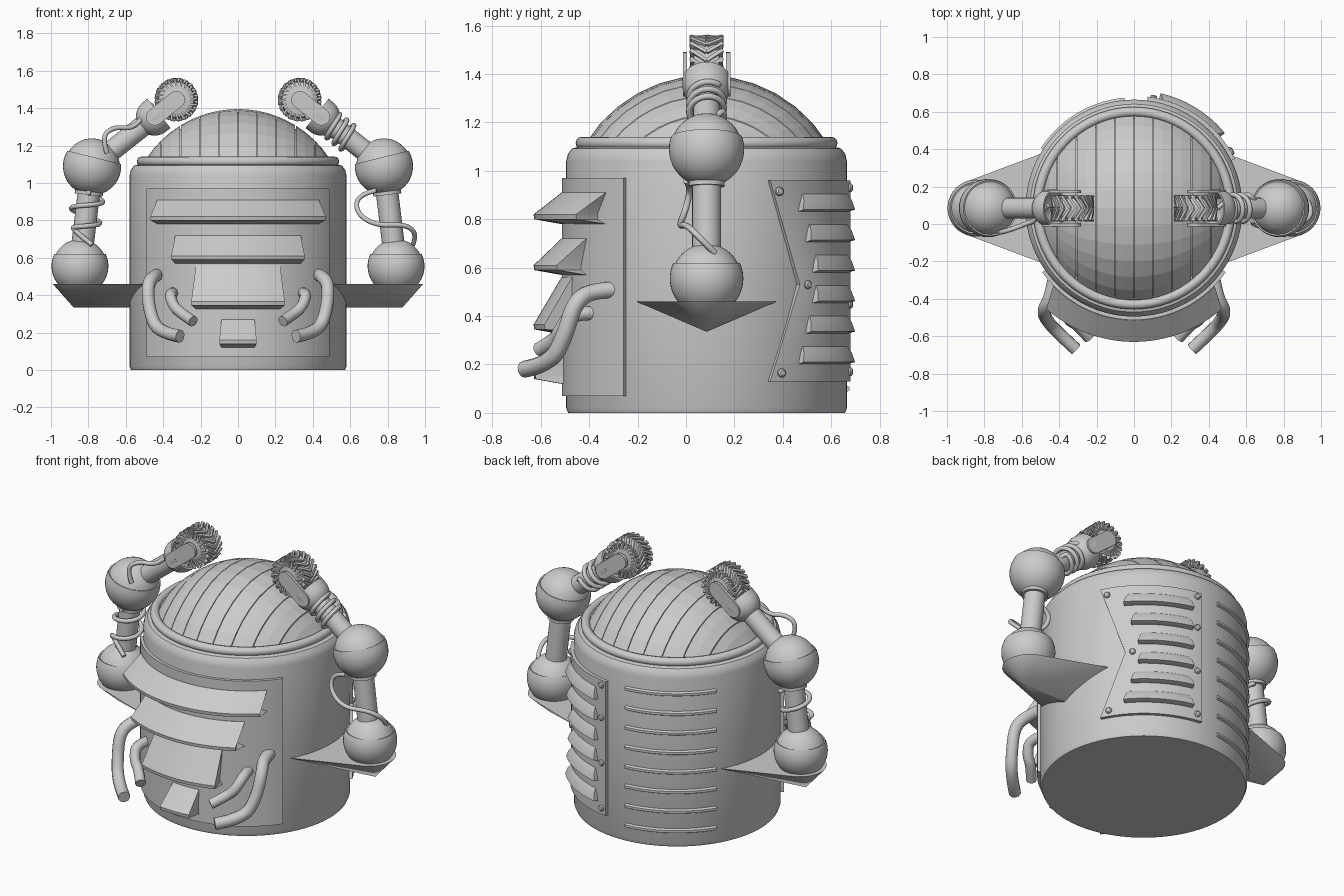
import bpy, bmesh
from math import sin, cos, radians, pi, sqrt, acos
from mathutils import Vector, Matrix

cube = bpy.data.objects.get("Cube")
if cube:
    bpy.data.objects.remove(cube)

CY = 0.085          # depth of the body axis
grey = bpy.data.materials.new("plain_grey")
grey.use_nodes = True
grey.diffuse_color = (0.6, 0.6, 0.6, 1)
grey.node_tree.nodes["Principled BSDF"].inputs["Base Color"].default_value = (0.6, 0.6, 0.6, 1)
made = []


def finish(name, bm):
    bmesh.ops.remove_doubles(bm, verts=bm.verts, dist=0.0002)
    bmesh.ops.recalc_face_normals(bm, faces=bm.faces)
    me = bpy.data.meshes.new(name)
    bm.to_mesh(me)
    bm.free()
    me.materials.append(grey)
    ob = bpy.data.objects.new(name, me)
    bpy.context.collection.objects.link(ob)
    made.append(ob)
    return ob


def grid(bm, rows, wrap_rows=False, wrap_cols=False):
    vs = [[bm.verts.new(p) for p in row] for row in rows]
    nr, nc = len(vs), len(vs[0])
    for i in range(nr if wrap_rows else nr - 1):
        for j in range(nc if wrap_cols else nc - 1):
            a, b = vs[i], vs[(i + 1) % nr]
            k = (j + 1) % nc
            bm.faces.new((a[j], a[k], b[k], b[j]))
    return vs


def lathe(name, profile, loc, axis=(0, 0, 1), n=40):
    """Turn (radius, height) points about an axis through loc."""
    q = Vector((0, 0, 1)).rotation_difference(Vector(axis))
    rows = [[Vector(loc) + q @ Vector((max(r, 1e-5) * cos(2 * pi * j / n), max(r, 1e-5) * sin(2 * pi * j / n), h))
             for j in range(n)] for r, h in profile]
    bm = bmesh.new()
    grid(bm, rows, wrap_cols=True)
    return finish(name, bm)


def rod(name, p0, p1, r):
    d = Vector(p1) - Vector(p0)
    return lathe(name, [(0, 0), (r, 0), (r, d.length), (0, d.length)], p0, d, 24)


def on_body(r, deg, z):
    return Vector((r * cos(radians(deg)), CY + r * sin(radians(deg)), z))


def panel(name, rows, inner=0.56, n=24):
    """Solid wrapped round the body; rows are (radius, z, start angle, end angle)."""
    full = rows + [(inner, z, a, b) for _, z, a, b in reversed(rows)]
    pts = [[on_body(r, a + (b - a) * j / n, z) for j in range(n + 1)] for r, z, a, b in full]
    bm = bmesh.new()
    vs = grid(bm, pts, wrap_rows=True)
    m = len(full)
    for j in (0, n):
        for i in range(len(rows) - 1):
            bm.faces.new((vs[i][j], vs[i + 1][j], vs[m - 2 - i][j], vs[m - 1 - i][j]))
    return finish(name, bm)


def hull(name, pts):
    bm = bmesh.new()
    for p in pts:
        bm.verts.new(p)
    res = bmesh.ops.convex_hull(bm, input=bm.verts)
    bmesh.ops.delete(bm, geom=[v for v in res["geom_interior"] if isinstance(v, bmesh.types.BMVert)], context="VERTS")
    return finish(name, bm)


def tube(name, pts, r):
    cu = bpy.data.curves.new(name, "CURVE")
    cu.dimensions = "3D"
    cu.bevel_depth, cu.bevel_resolution, cu.resolution_u = r, 3, 6
    cu.use_fill_caps = True
    sp = cu.splines.new("NURBS")
    sp.points.add(len(pts) - 1)
    for p, co in zip(sp.points, pts):
        p.co = (*co, 1)
    sp.use_endpoint_u, sp.order_u = True, 3
    cu.materials.append(grey)
    ob = bpy.data.objects.new(name, cu)
    bpy.context.collection.objects.link(ob)


def coil(name, start, p0, p1, end, r, turns, phase):
    """Cable from start, wound round the line p0-p1, to end."""
    p0, p1 = Vector(p0), Vector(p1)
    d = p1 - p0
    v = Vector((0, 1, 0))
    u = v.cross(d).normalized()
    n = int(turns * 10)
    mid = []
    for i in range(n + 1):
        a = phase + 2 * pi * turns * i / n
        mid.append(p0 + d * (i / n) + (u * cos(a) + v * sin(a)) * r)
    tube(name, [Vector(start)] + mid + [Vector(end)], 0.013)


# Body, rim and dome
lathe("body", [(0, 0), (0.572, 0), (0.58, 0.02), (0.58, 1.04), (0.573, 1.07), (0.556, 1.092), (0.53, 1.1),
               (0.5, 1.1), (0, 1.1)], (0, CY, 0), n=72)
lathe("dome_rim", [(0.515 + 0.026 * cos(a * pi / 6), 0.026 * sin(a * pi / 6)) for a in range(13)],
      (0, CY, 1.115), n=72)
R, DZ, BASE = 0.585, 0.81, 1.115
lathe("dome_core", [((R - 0.016) * sin(a * 0.1), (R - 0.016) * cos(a * 0.1)) for a in range(11)], (0, CY, DZ))
bm = bmesh.new()
EDGE = sqrt(R * R - (BASE - DZ) ** 2) - 0.003
for k in range(-5, 5):
    x0 = max(k * 0.1025, -EDGE) + 0.002
    x1 = min((k + 1) * 0.1025, EDGE) - 0.002
    rows = []
    for inset in (0.016, 0, 0, 0, 0.016):
        x = x0 if len(rows) < 2 else (x1 if len(rows) > 2 else (x0 + x1) / 2)
        full = sqrt(R * R - x * x)
        lim = acos(min(1, (BASE - DZ) / full))
        rows.append([(x, CY + (full - inset) * sin(t), DZ + (full - inset) * cos(t))
                     for t in [lim * (j / 6 - 1) for j in range(13)]])
    grid(bm, rows)
finish("dome_strips", bm)

# Front plate with four stepped scoops
panel("front_plate", [(0.598, 0.97, -145, -35), (0.598, 0.07, -145, -35)], n=40)
for i, (zt, zb, top, low) in enumerate([(0.91, 0.8, 46, 41), (0.72, 0.59, 34, 30), (0.56, 0.345, 22, 20.5),
                                        (0.27, 0.14, 8.5, 8)]):
    panel(f"front_scoop_{i + 1}", [(0.6, zt, -90 - top, -90 + top), (0.715, zb + 0.02, -90 - low, -90 + low),
                                   (0.712, zb, -90 - low, -90 + low), (0.6, zb - 0.02, -90 - top, -90 + top)])

# Notched vent plate at the back left, with louvres and bolts
panel("vent_plate", [(0.6, 0.96, 26, 83), (0.6, 0.53, 40, 83), (0.6, 0.13, 26, 83)])
for i in range(6):
    z = 0.84 - 0.126 * i
    a0 = 49 - 30 * abs(z - 0.525)
    panel(f"vent_louvre_{i + 1}", [(0.6, z + 0.065, a0 + 2, 75), (0.618, z + 0.04, a0 + 1, 76),
                                   (0.63, z, a0, 77), (0.6, z - 0.008, a0, 77)])
bolts = [(30, 0.915), (44, 0.53), (31, 0.165)] + [(80, z) for z in (0.93, 0.73, 0.45, 0.17)]
for i, (a, z) in enumerate(bolts):
    lathe(f"bolt_{i + 1}", [(0.018, 0), (0.018, 0.012), (0.012, 0.018), (0, 0.02)],
          on_body(0.595, a, z), (cos(radians(a)), sin(radians(a)), 0), 12)

# Thin ribs at the back right
for i in range(8):
    z = 0.1 + 0.121 * i
    panel(f"back_rib_{i + 1}", [(0.58, z + 0.014, 95, 147), (0.592, z + 0.007, 95, 147),
                                (0.592, z - 0.007, 95, 147), (0.58, z - 0.014, 95, 147)])


def ball(name, c, axis, r, seam, start):
    low = [start + (seam - start) * i / 10 for i in range(11)]
    up = [seam + (90 - seam) * i / 9 for i in range(10)]
    prof = [(0, r * sin(radians(start)))] + [(r * cos(radians(a)), r * sin(radians(a))) for a in low]
    prof += [((r - 0.008) * cos(radians(a)), (r - 0.008) * sin(radians(a))) for a in up]
    lathe(name, prof, c, axis)


def wheel(name, c):
    lathe(name + "_tyre", [(0, -0.06), (0.07, -0.062), (0.094, -0.052), (0.105, -0.03), (0.107, 0),
                           (0.105, 0.03), (0.094, 0.052), (0.07, 0.062), (0, 0.06)], c, (0, 1, 0), 36)
    bm = bmesh.new()
    for i in range(20):
        spin = Matrix.Translation(c) @ Matrix.Rotation(2 * pi * i / 20, 4, "Y")
        for s in (-1, 1):
            # Chevron lug on the tread, and its slanted end on the sidewall
            tread = Matrix.Translation((0, s * 0.034, 0.105)) @ Matrix.Rotation(s * 0.6, 4, "Z")
            wall = Matrix.Translation((-s * s * 0.03, s * 0.06, 0.083)) @ Matrix.Rotation(-0.6, 4, "Y")
            for m, size in ((tread, (0.014, 0.08, 0.02)), (wall, (0.011, 0.016, 0.05))):
                bmesh.ops.create_cube(bm, size=1, matrix=spin @ m @ Matrix.Diagonal((*size, 1)))
    finish(name + "_lugs", bm)


# Arms, shelves and exhaust pipes on both sides
for side, s in (("left", 1), ("right", -1)):
    def P(x, z, y=CY):
        return Vector((s * x, y, z))

    shelf = [P(0.5, 0.46, -0.205), P(0.5, 0.46, 0.375), P(0.5, 0.335), P(0.88, 0.335)]
    shelf += [P(0.835 + 0.155 * cos(a * pi / 12), 0.46, CY + 0.155 * sin(a * pi / 12)) for a in range(-7, 8)]
    hull(side + "_shelf", shelf)

    low, elbow, hub = P(0.845, 0.555), P(0.78, 1.09), P(0.33, 1.445)
    ball(side + "_shoulder_ball", low, (0, 0, 1), 0.152, 25, -39)
    ball(side + "_elbow_ball", elbow, (-s * 0.24, 0, 0.97), 0.156, 18, -90)
    rod(side + "_lower_arm", low, elbow, 0.06)
    down = (low - elbow).normalized()
    rod(side + "_elbow_collar", elbow + down * 0.1, elbow + down * 0.155, 0.075)
    d = (hub - elbow).normalized()
    grip = elbow + d * 0.425
    rod(side + "_upper_arm", elbow, grip - d * 0.02, 0.056)
    cup = [(0, -0.085)] + [(0.1 * cos(radians(a)), 0.1 * sin(radians(a))) for a in range(-58, 1, 10)]
    lathe(side + "_fork_cup", cup + [(0.1, 0.03), (0.088, 0.03), (0.05, -0.015), (0, -0.03)], grip, d)
    for t in (-1, 1):
        hull(f"{side}_fork_plate_{'back' if t > 0 else 'front'}",
             [c + Vector((0.046 * cos(a * pi / 10), t * y, 0.046 * sin(a * pi / 10)))
              for c in (grip, hub) for y in (0.08, 0.098) for a in range(20)])
    wheel(side + "_wheel", hub)

    tube(side + "_large_pipe", [P(0.42, 0.51, -0.25), P(0.44, 0.51, -0.38), P(0.485, 0.46, -0.46),
                                P(0.475, 0.32, -0.5), P(0.43, 0.2, -0.56), P(0.31, 0.18, -0.67)], 0.035)
    tube(side + "_small_pipe", [P(0.33, 0.41, -0.34), P(0.37, 0.42, -0.47), P(0.345, 0.34, -0.52),
                                P(0.3, 0.3, -0.54), P(0.24, 0.26, -0.61)], 0.03)

    # Loose cables, wound differently on each arm
    if s > 0:
        coil("left_upper_cable", elbow + d * 0.14, elbow + d * 0.22, grip - d * 0.06, grip, 0.075, 3, 1)
        tube("left_lower_cable", [P(0.74, 0.96, 0.0), P(0.64, 0.94, 0.02), P(0.63, 0.84, 0.0), P(0.74, 0.77, -0.03),
                                  P(0.9, 0.78, 0.0), P(0.96, 0.72, 0.06), P(0.93, 0.66, 0.12)], 0.013)
    else:
        coil("right_lower_cable", P(0.8, 0.95, -0.0), P(0.8, 0.93), P(0.825, 0.75), P(0.78, 0.67, 0.0), 0.085, 1.6, 2)
        tube("right_upper_cable", [P(0.7, 1.16, -0.04), P(0.73, 1.25, -0.05), P(0.66, 1.3, -0.03), P(0.58, 1.29, 0.0),
                                   P(0.52, 1.33, 0.02), P(0.46, 1.42, 0.1)], 0.013)

# Smooth curved surfaces while keeping edges sharp
bpy.ops.object.select_all(action="DESELECT")
for ob in made:
    if ob.name != "dome_strips":
        ob.select_set(True)
bpy.context.view_layer.objects.active = made[0]
bpy.ops.object.shade_smooth_by_angle(angle=radians(32))
